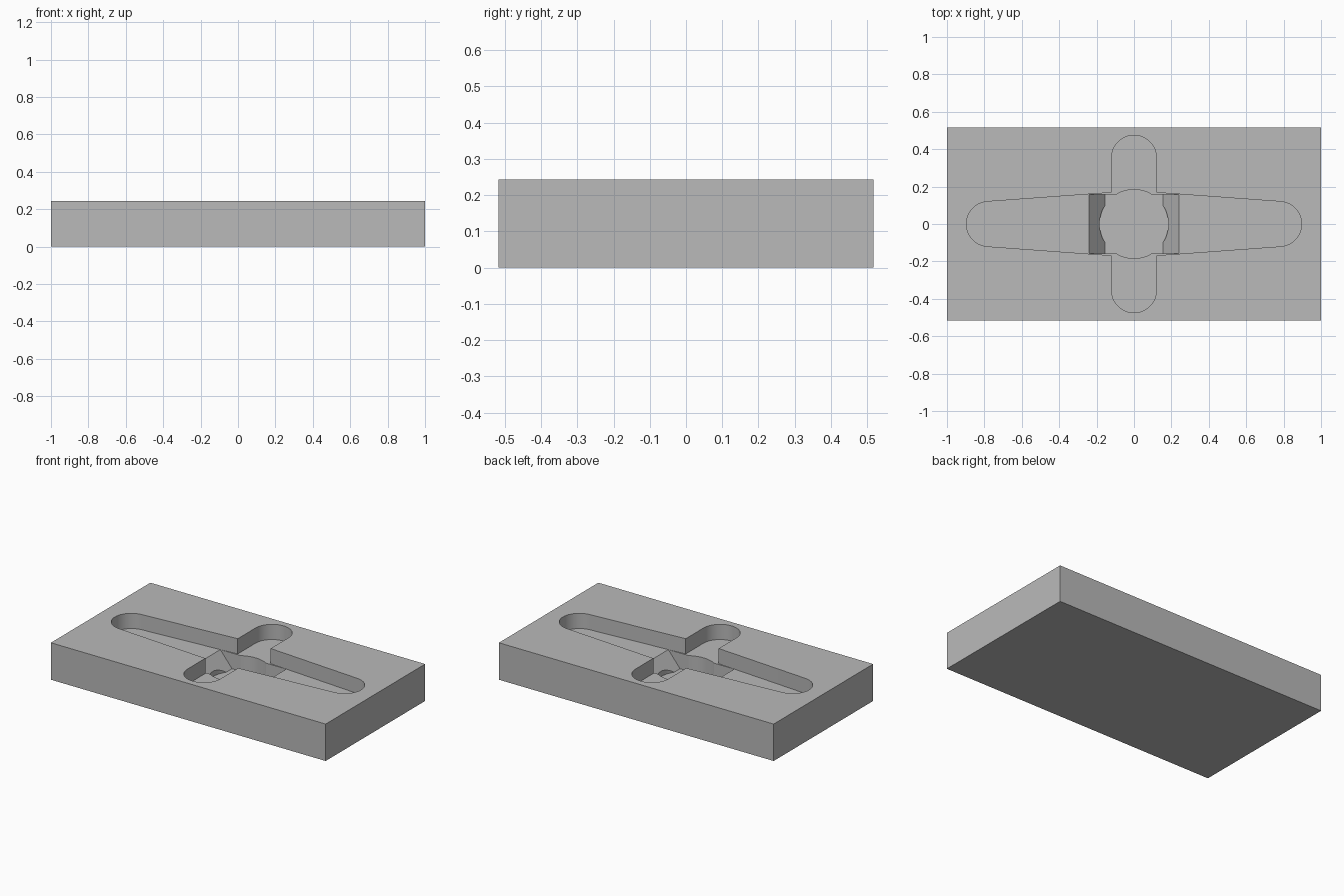
import bpy
import bmesh
from math import pi, cos, sin

cube = bpy.data.objects.get("Cube")
if cube:
    bpy.data.objects.remove(cube, do_unlink=True)

LENGTH, WIDTH, HEIGHT = 2.0, 1.034, 0.243
FLOOR, PIT_FLOOR, ABOVE = 0.143, 0.04, 0.4
END_RADIUS = 0.12

grey = bpy.data.materials.new("plain_grey")
grey.use_nodes = True
grey.diffuse_color = (0.49, 0.49, 0.49, 1)
grey.node_tree.nodes["Principled BSDF"].inputs["Base Color"].default_value = grey.diffuse_color


def prism(name, outline, direction):
    """Closed solid made by pushing a 3D outline along a direction."""
    bm = bmesh.new()
    face = bm.faces.new([bm.verts.new(p) for p in outline])
    pushed = bmesh.ops.extrude_face_region(bm, geom=[face])
    verts = [v for v in pushed["geom"] if isinstance(v, bmesh.types.BMVert)]
    bmesh.ops.translate(bm, verts=verts, vec=direction)
    bmesh.ops.recalc_face_normals(bm, faces=bm.faces)
    mesh = bpy.data.meshes.new(name)
    bm.to_mesh(mesh)
    bm.free()
    obj = bpy.data.objects.new(name, mesh)
    bpy.context.collection.objects.link(obj)
    return obj


def arc(cx, cy, radius, start, end, steps=32):
    angles = [start + (end - start) * i / steps for i in range(steps + 1)]
    return [(cx + radius * cos(a), cy + radius * sin(a)) for a in angles]


def upright(name, outline, z):
    return prism(name, [(x, y, z) for x, y in outline], (0, 0, ABOVE - z))


# Solid block
x, y = LENGTH / 2, WIDTH / 2
block = prism("mould_block", [(-x, -y, 0), (x, -y, 0), (x, y, 0), (-x, y, 0)], (0, 0, HEIGHT))

# Long slot, widest in the middle and tapering to round ends
taper = 0.073
right_end = arc(0.776, 0, END_RADIUS, taper - pi / 2, pi / 2 - taper)
left_end = [(-px, -py) for px, py in right_end]
long_slot = upright("long_slot_cutter",
                    right_end + [(0, 0.177)] + left_end + [(0, -0.177)], FLOOR)

# Short cross slot with round ends
back_end = arc(0, 0.354, END_RADIUS, 0, pi)
front_end = [(-px, -py) for px, py in back_end]
cross_slot = upright("cross_slot_cutter", back_end + front_end, FLOOR)

# Deep centre pit with sloping ends
profile = [(-0.155, PIT_FLOOR), (0.155, PIT_FLOOR), (0.24, FLOOR),
           (0.24, ABOVE), (-0.24, ABOVE), (-0.24, FLOOR)]
pit = prism("ramp_pit_cutter", [(px, -0.159, pz) for px, pz in profile], (0, 0.318, 0))

# Round bore in the middle of the pit
bore = upright("round_bore_cutter", arc(0, 0, 0.184, 0, 2 * pi, 64)[:-1], PIT_FLOOR)

# Cut all pockets, then keep only the finished block
cutters = [long_slot, cross_slot, pit, bore]
for cutter in cutters:
    cutter.hide_render = True
    mod = block.modifiers.new(cutter.name, "BOOLEAN")
    mod.operation = "DIFFERENCE"
    mod.solver = "EXACT"
    mod.object = cutter
depsgraph = bpy.context.evaluated_depsgraph_get()
finished = bpy.data.meshes.new_from_object(block.evaluated_get(depsgraph))
block.modifiers.clear()
block.data = finished
for cutter in cutters:
    bpy.data.objects.remove(cutter, do_unlink=True)

block.data.materials.clear()
block.data.materials.append(grey)
bpy.ops.object.select_all(action="DESELECT")
block.select_set(True)
bpy.context.view_layer.objects.active = block
bpy.ops.object.shade_smooth_by_angle(angle=pi / 9)
